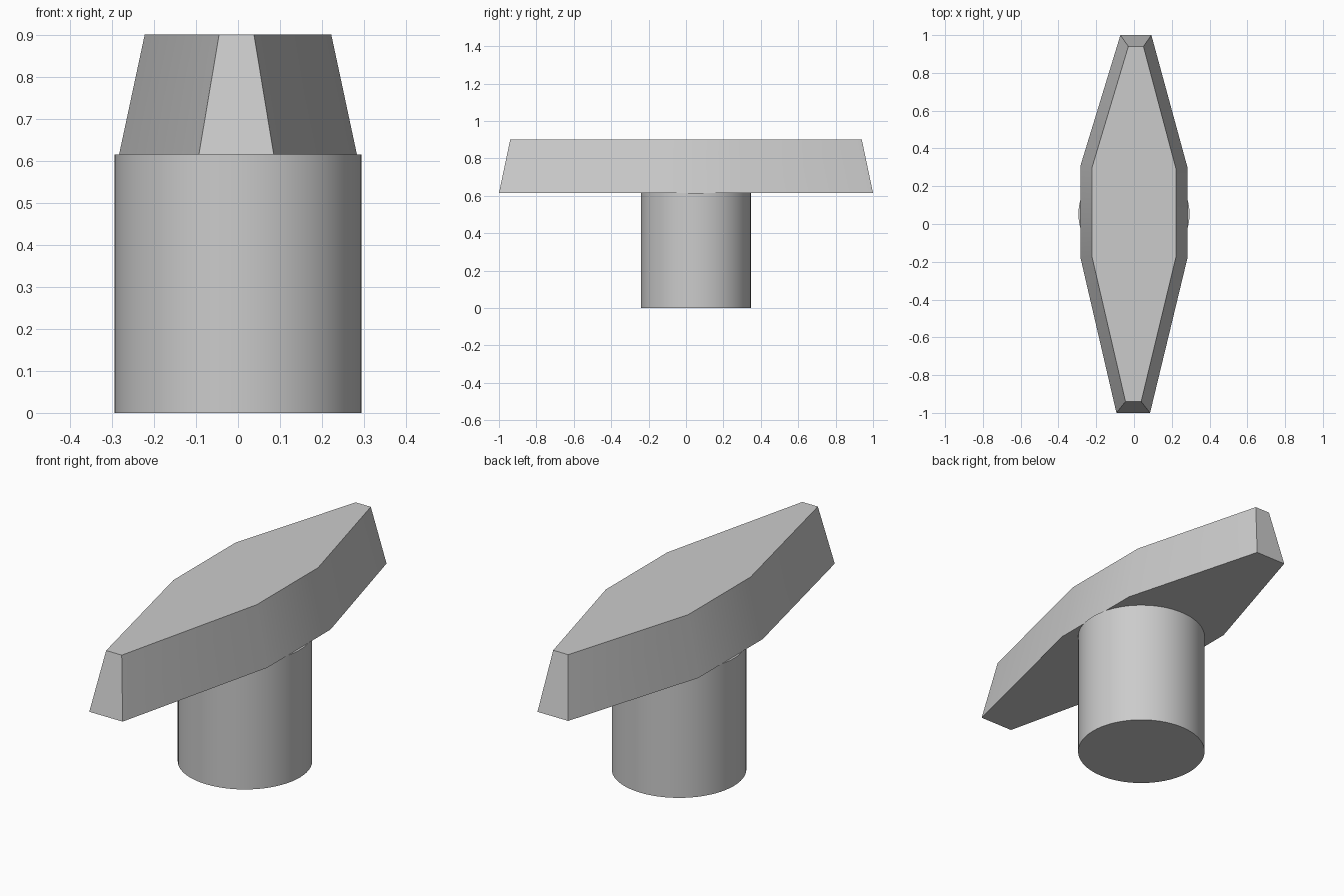
import bpy
import bmesh

cube = bpy.data.objects.get("Cube")
if cube:
    bpy.data.objects.remove(cube, do_unlink=True)

grey = bpy.data.materials.new("plain grey")
grey.use_nodes = True
colour = (0.6, 0.6, 0.6, 1)
grey.diffuse_color = colour
grey.node_tree.nodes["Principled BSDF"].inputs["Base Color"].default_value = colour


def finish(obj):
    obj.data.materials.append(grey)
    bpy.ops.object.select_all(action="DESELECT")
    obj.select_set(True)
    bpy.context.view_layer.objects.active = obj
    bpy.ops.object.shade_smooth_by_angle()


BASE, TOP = 0.615, 0.9

# Round stem, set slightly behind the middle
bpy.ops.mesh.primitive_cylinder_add(vertices=64, radius=0.294, depth=BASE,
                                    location=(0, 0.053, BASE / 2))
stem = bpy.context.object
stem.name = "stem"
finish(stem)

# Tapered eight-sided handle, lofted between its lower and upper outlines
lower = [(-0.093, -1), (0.085, -1), (0.283, -0.18), (0.283, 0.3),
         (0.092, 1), (-0.072, 1), (-0.283, 0.31), (-0.283, -0.18)]
upper = [(-0.045, -0.94), (0.038, -0.94), (0.222, -0.175), (0.222, 0.293),
         (0.05, 0.94), (-0.03, 0.94), (-0.222, 0.3), (-0.222, -0.175)]
bm = bmesh.new()
bottom = [bm.verts.new((x, y, BASE)) for x, y in lower]
top = [bm.verts.new((x, y, TOP)) for x, y in upper]
bm.faces.new(bottom[::-1])
bm.faces.new(top)
for i in range(len(bottom)):
    j = (i + 1) % len(bottom)
    bm.faces.new((bottom[i], bottom[j], top[j], top[i]))
mesh = bpy.data.meshes.new("handle")
bm.to_mesh(mesh)
bm.free()
handle = bpy.data.objects.new("handle", mesh)
bpy.context.collection.objects.link(handle)
finish(handle)
